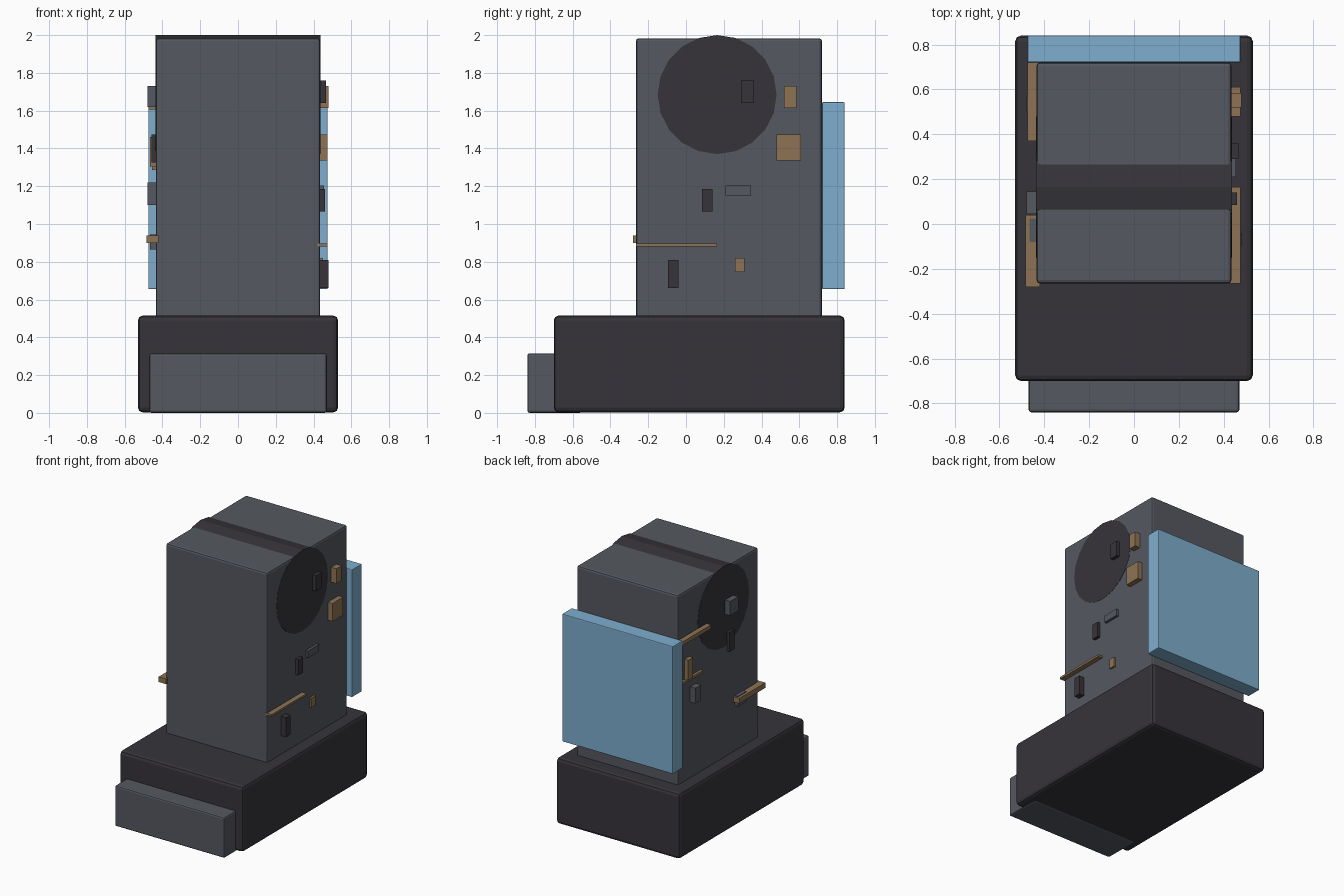
import bpy
from math import radians

cube = bpy.data.objects.get("Cube")
if cube:
    bpy.data.objects.remove(cube, do_unlink=True)


def material(name, rgb):
    m = bpy.data.materials.new(name)
    m.use_nodes = True
    m.diffuse_color = (*rgb, 1)
    m.node_tree.nodes["Principled BSDF"].inputs["Base Color"].default_value = (*rgb, 1)
    return m


GREY = material("slate_grey", (0.09, 0.098, 0.115))
DARK = material("charcoal", (0.037, 0.034, 0.042))
BLUE = material("light_blue", (0.21, 0.42, 0.62))
BROWN = material("bronze", (0.27, 0.175, 0.09))


def finish(ob, name, mat, bevel=0):
    ob.name = name
    ob.data.materials.append(mat)
    if bevel:
        mod = ob.modifiers.new("Bevel", "BEVEL")
        mod.width = bevel
        mod.segments = 2
        mod.limit_method = "ANGLE"
        mod.angle_limit = radians(40)


def box(name, mat, x, y, z, bevel=0):
    """Box from (min, max) pairs along each axis."""
    spans = (x, y, z)
    bpy.ops.mesh.primitive_cube_add(size=1, location=[(a + b) / 2 for a, b in spans])
    ob = bpy.context.object
    ob.scale = [b - a for a, b in spans]
    bpy.ops.object.transform_apply(location=False, rotation=False, scale=True)
    finish(ob, name, mat, bevel)


# Main masses
box("base", DARK, (-.53, .53), (-.70, .84), (.003, .515), .025)
box("front_step", GREY, (-.47, .47), (-.84, -.55), (0, .315), .012)
box("tower", GREY, (-.435, .435), (-.265, .72), (.45, 1.983), .015)
box("back_panel", BLUE, (-.475, .475), (.72, .84), (.655, 1.645), .006)

# Drum running across the tower top
bpy.ops.mesh.primitive_cylinder_add(vertices=20, radius=.315, depth=.873,
                                    location=(0, .165, 1.685),
                                    rotation=(0, radians(90), 0))
finish(bpy.context.object, "cross_drum", DARK)

# Small fittings: name, material, outer reach, y span, z span
WALL = .42
left_fittings = [
    ("drum_block", DARK, .465, (.29, .36), (1.64, 1.76)),
    ("upper_block", BROWN, .48, (.52, .585), (1.615, 1.73)),
    ("square_block", BROWN, .475, (.48, .61), (1.335, 1.475)),
    ("flat_block", GREY, .455, (.21, .345), (1.15, 1.205)),
    ("middle_block", DARK, .46, (.085, .14), (1.065, 1.185)),
    ("rail", BROWN, .475, (-.265, .165), (.882, .898)),
    ("small_block", BROWN, .45, (.26, .31), (.745, .82)),
    ("lower_block", DARK, .48, (-.095, -.04), (.66, .81)),
]
right_fittings = [
    ("drum_block", GREY, .48, (.045, .145), (1.62, 1.73)),
    ("middle_block", DARK, .457, (.06, .12), (1.325, 1.475)),
    ("upper_rail", BROWN, .475, (.37, .72), (1.605, 1.635)),
    ("upright_block", BROWN, .467, (.58, .64), (1.305, 1.46)),
    ("short_rail", BROWN, .455, (.44, .70), (1.285, 1.305)),
    ("lower_block", GREY, .48, (.50, .57), (1.10, 1.22)),
    ("lower_rail", BROWN, .485, (-.28, .04), (.90, .94)),
    ("rail_clip", GREY, .465, (-.08, .025), (.865, .945)),
]
for name, mat, reach, y, z in left_fittings:
    box("left_" + name, mat, (WALL, reach), y, z)
for name, mat, reach, y, z in right_fittings:
    box("right_" + name, mat, (-reach, -WALL), y, z)
